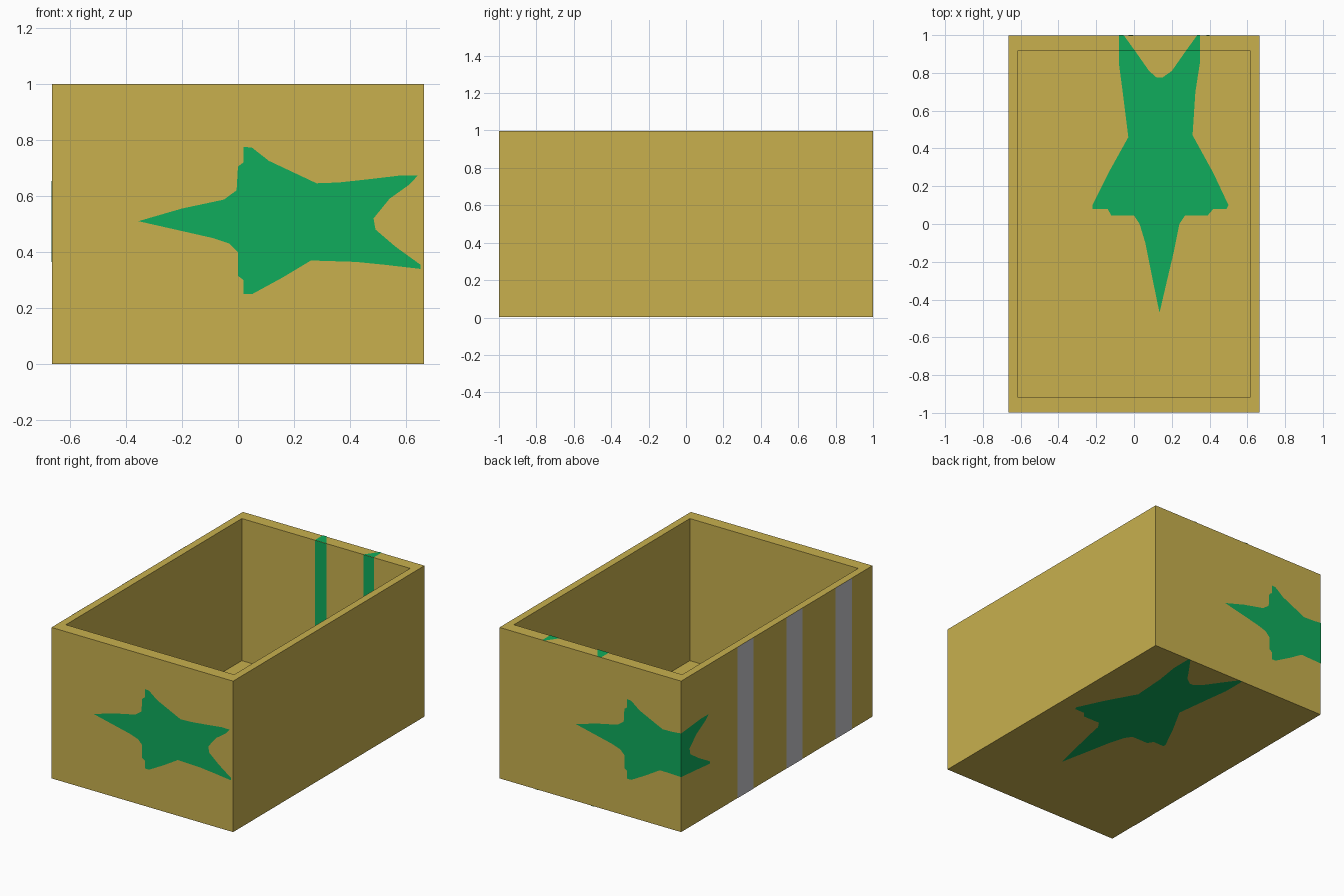
import bpy, bmesh
from mathutils import Vector

if "Cube" in bpy.data.objects:
    bpy.data.objects.remove(bpy.data.objects["Cube"])

W, D, H = 0.665, 1.0, 1.0        # half width, half depth, height
IW, ID, FLOOR = 0.615, 0.918, 0.06
E = 0.0015                       # plate offset


def material(name, col):
    m = bpy.data.materials.new(name)
    m.diffuse_color = (*col, 1)
    m.use_nodes = True
    m.node_tree.nodes["Principled BSDF"].inputs["Base Color"].default_value = m.diffuse_color
    return m


GOLD = material("gold", (0.578, 0.434, 0.076))
GREEN = material("green", (0.005, 0.413, 0.107))
GREY = material("light grey", (0.55, 0.55, 0.58))


def finish(name, bm, mat):
    me = bpy.data.meshes.new(name)
    bm.to_mesh(me)
    bm.free()
    me.materials.append(mat)
    ob = bpy.data.objects.new(name, me)
    bpy.context.collection.objects.link(ob)
    return ob


def plate(name, pts, place, normal, mat=GREEN, clips=()):
    """Flat painted outline; clips are (axis, limit, sign): keep sign*co < sign*limit."""
    bm = bmesh.new()
    bm.faces.new([bm.verts.new((u, v, 0)) for u, v in pts])
    bmesh.ops.triangulate(bm, faces=bm.faces[:])
    for axis, limit, sign in clips:
        co, no = Vector((0, 0, 0)), Vector((0, 0, 0))
        co[axis], no[axis] = limit, sign
        bmesh.ops.bisect_plane(bm, geom=bm.verts[:] + bm.edges[:] + bm.faces[:],
                               plane_co=co, plane_no=no, clear_outer=True)
    for v in bm.verts:
        v.co = place(v.co.x, v.co.y)
    bm.normal_update()
    for f in bm.faces:
        if f.normal.dot(Vector(normal)) < 0:
            f.normal_flip()
    return finish(name, bm, mat)


# Open box: cube, inset top, sunk floor
bm = bmesh.new()
bmesh.ops.create_cube(bm, size=2)
for v in bm.verts:
    v.co = (v.co.x * (W - E), v.co.y * (D - E), E if v.co.z < 0 else H - E)
bm.normal_update()
top = max(bm.faces, key=lambda f: f.calc_center_median().z)
bmesh.ops.inset_region(bm, faces=[top], thickness=0.03)
for v in top.verts:
    v.co.x = IW if v.co.x > 0 else -IW
    v.co.y = ID if v.co.y > 0 else -ID
low = bmesh.ops.extrude_discrete_faces(bm, faces=[top])["faces"][0]
for v in low.verts:
    v.co.z = FLOOR
bmesh.ops.recalc_face_normals(bm, faces=bm.faces[:])
finish("open_box", bm, GOLD)

# Star outline on the end walls (u across, v up)
side_star = [(-.355, .51), (-.2, .555), (-.05, .587), (-.005, .62), (0, .705), (.02, .72),
             (.02, .775), (.05, .772), (.11, .725), (.28, .645), (.36, .648), (.47, .66),
             (.58, .673), (.64, .672), (.61, .64), (.54, .59), (.483, .52), (.49, .48),
             (.56, .42), (.65, .355), (.65, .34), (.52, .355), (.42, .365), (.26, .37),
             (.16, .31), (.05, .25), (.02, .25), (.02, .30), (0, .315), (0, .40),
             (-.03, .43), (-.09, .45), (-.2, .475)]
SHIFT = 0.25
plate("front_star", side_star, lambda u, v: (u, -D, v), (0, -1, 0))
plate("back_star", side_star, lambda u, v: (-u - SHIFT, D, v), (0, 1, 0),
      clips=[(0, W - SHIFT, 1)])
# Its forked end wraps on to the left wall
plate("left_star_end", side_star, lambda u, v: (-W, D - (u + SHIFT - W) * 1.28, v),
      (-1, 0, 0), clips=[(0, W - SHIFT, -1)])

# Larger star on floor, rim and underside (u = x, v = y)
floor_star = [(.135, -.47), (.10, -.30), (.06, -.10), (.03, 0), (0, .045), (-.12, .045),
              (-.14, .08), (-.22, .08), (-.22, .10), (-.13, .28), (-.03, .46), (-.045, .58),
              (-.06, .7), (-.08, .85), (-.08, 1), (-.055, 1), (.005, .917), (.08, .81),
              (.12, .775), (.15, .775), (.2, .81), (.275, .917), (.335, 1), (.35, 1),
              (.35, .86), (.325, .7), (.31, .47), (.42, .27), (.5, .1), (.49, .08),
              (.42, .08), (.39, .045), (.27, .045), (.24, 0), (.21, -.15), (.17, -.32)]
plate("floor_star", floor_star, lambda u, v: (u, v, FLOOR + E), (0, 0, 1),
      clips=[(1, ID, 1)])
plate("rim_star_tips", floor_star, lambda u, v: (u, v, H), (0, 0, 1),
      clips=[(1, ID, -1)])
plate("underside_star", floor_star, lambda u, v: (u + .05, v, 0), (0, 0, -1))


def stripe(a, b, z0, z1):
    return [(a, z0), (b, z0), (b, z1), (a, z1)]


# Green stripes down the inside of the back wall
for i, (a, b) in enumerate([(-.08, .005), (.275, .353)]):
    plate(f"inner_stripe_{i}", stripe(a, b, FLOOR, H - E),
          lambda u, v: (u, ID - E, v), (0, -1, 0))

# Grey stripes on the left wall
for i in range(3):
    y = 0.33 - i * 0.513
    plate(f"grey_stripe_{i}", stripe(y - .084, y + .084, E, H - E),
          lambda u, v: (-W, u, v), (-1, 0, 0), GREY)
